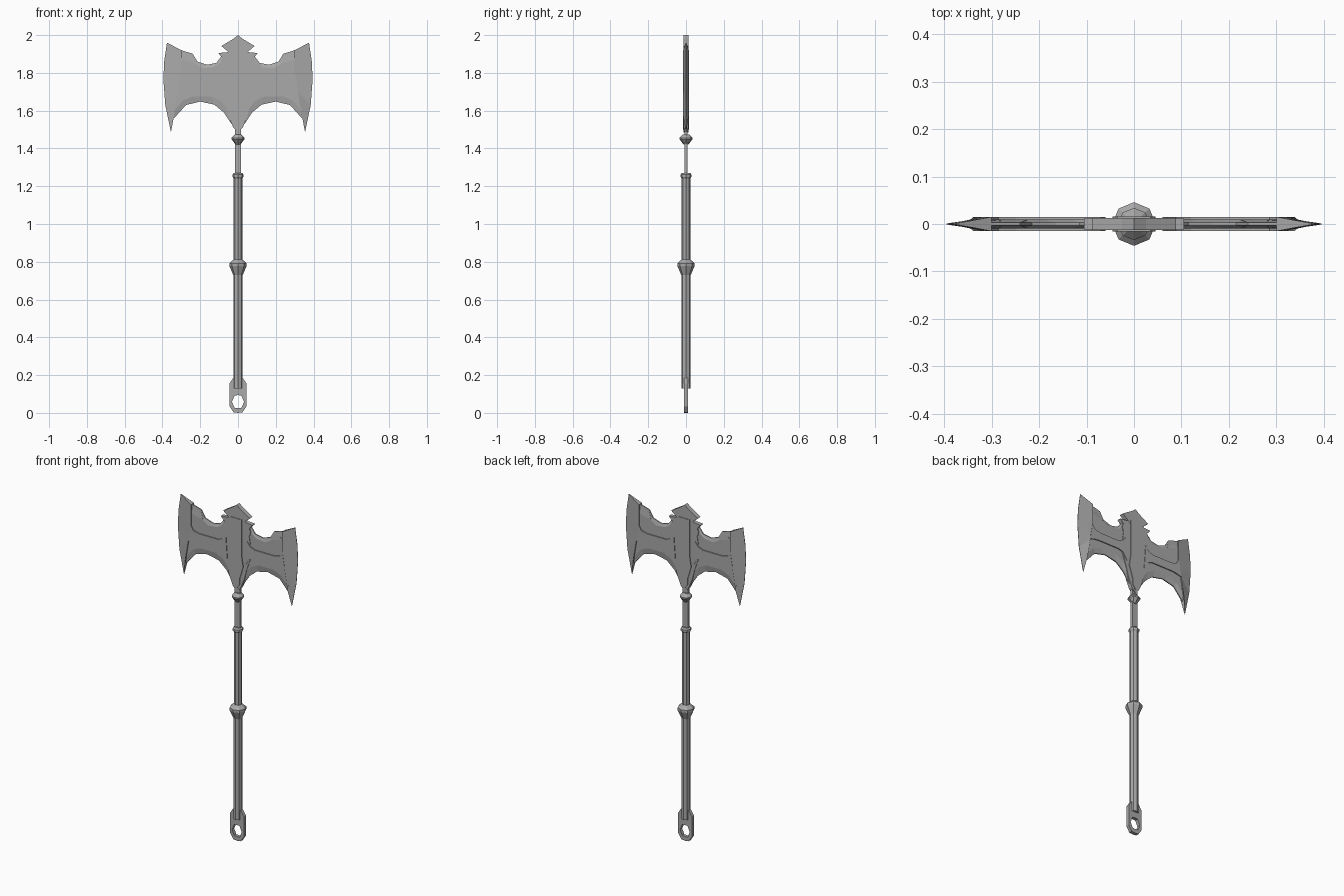
import bpy, bmesh
from math import pi, cos, sin

cube = bpy.data.objects.get("Cube")
if cube:
    bpy.data.objects.remove(cube)

steel = bpy.data.materials.new("grey steel")
steel.use_nodes = True
steel.diffuse_color = (0.4, 0.4, 0.4, 1)
steel.node_tree.nodes["Principled BSDF"].inputs["Base Color"].default_value = (0.4, 0.4, 0.4, 1)


def finish(name, bm):
    bmesh.ops.recalc_face_normals(bm, faces=bm.faces)
    mesh = bpy.data.meshes.new(name)
    bm.to_mesh(mesh)
    bm.free()
    mesh.materials.append(steel)
    obj = bpy.data.objects.new(name, mesh)
    bpy.context.collection.objects.link(obj)
    return obj


def mirror_x(obj):
    obj.modifiers.new("Mirror", 'MIRROR').use_mirror_merge = False


def loft(name, rows):
    """Solid between rows of (x, z) points, each row with its own half depth."""
    bm = bmesh.new()
    sides = [[[bm.verts.new((x, s * d, z)) for x, z in pts] for pts, d in rows]
             for s in (-1, 1)]
    for g in sides:
        for a, b in zip(g, g[1:]):
            for i in range(len(a) - 1):
                bm.faces.new((a[i], a[i + 1], b[i + 1], b[i]))
    rims = [g[0] + [r[-1] for r in g[1:-1]] + g[-1][::-1] + [r[0] for r in g[-2:0:-1]]
            for g in sides]
    f, k = rims
    for i in range(len(f)):
        bm.faces.new((f[i - 1], f[i], k[i], k[i - 1]))
    mirror_x(finish(name, bm))


def plate(name, half, depth):
    """Symmetric flat plate from its right-hand outline."""
    outline = half + [(-x, z) for x, z in reversed(half) if x > 0]
    bm = bmesh.new()
    face = bm.faces.new([bm.verts.new((x, -depth, z)) for x, z in outline])
    out = bmesh.ops.extrude_face_region(bm, geom=[face])
    moved = [v for v in out["geom"] if isinstance(v, bmesh.types.BMVert)]
    bmesh.ops.translate(bm, verts=moved, vec=(0, 2 * depth, 0))
    return finish(name, bm)


def lathe(name, profile, flat=1.0, n=8):
    """Faceted turned part from (radius, z) points."""
    bm = bmesh.new()
    rings = [[bm.verts.new((r * cos(2 * pi * i / n), flat * r * sin(2 * pi * i / n), z))
              for i in range(n)] for r, z in profile]
    for a, b in zip(rings, rings[1:]):
        for i in range(n):
            bm.faces.new((a[i - 1], a[i], b[i], b[i - 1]))
    bm.faces.new(rings[0])
    bm.faces.new(rings[-1])
    return finish(name, bm)


# Sharpened outer wings
loft("blade_edge", [
    ([(.30, 1.92), (.30, 1.80), (.30, 1.74), (.317, 1.70), (.338, 1.575)], .015),
    ([(.376, 1.96), (.391, 1.86), (.395, 1.765), (.385, 1.63), (.355, 1.486)], .001)])

# Raised arm joining the wings to the centre
loft("blade_arm", [
    ([(.07, 1.80), (.09, 1.775), (.12, 1.762), (.25, 1.762), (.285, 1.772), (.302, 1.80)], .015),
    ([(.06, 1.66), (.09, 1.705), (.12, 1.713), (.25, 1.713), (.285, 1.71), (.318, 1.70)], .015)])

# Recessed panels with bevelled rims
loft("upper_panel", [
    ([(.07, 1.80), (.09, 1.775), (.12, 1.762), (.25, 1.762), (.285, 1.772), (.302, 1.79)], .009),
    ([(.07, 1.87), (.10, 1.85), (.13, 1.83), (.19, 1.825), (.23, 1.85), (.302, 1.87)], .009),
    ([(.075, 1.905), (.09, 1.885), (.115, 1.853), (.165, 1.843), (.215, 1.86), (.238, 1.902),
      ][:5] + [(.24, 1.902)], .003)])
loft("upper_horn", [
    ([(.225, 1.85), (.302, 1.86)], .009),
    ([(.24, 1.902), (.302, 1.92)], .003)])
loft("lower_panel", [
    ([(.06, 1.65), (.09, 1.705), (.12, 1.713), (.25, 1.713), (.29, 1.71), (.32, 1.70)], .009),
    ([(.05, 1.60), (.09, 1.65), (.14, 1.675), (.24, 1.675), (.29, 1.655), (.338, 1.60)], .009),
    ([(.035, 1.53), (.075, 1.59), (.125, 1.632), (.20, 1.648), (.275, 1.63), (.338, 1.56)], .003)])

# Central body, raised spine and crown
plate("head_body", [(0, 1.485), (.025, 1.51), (.05, 1.57), (.065, 1.63), (.09, 1.70), (.09, 1.78),
                    (.082, 1.83), (.092, 1.86), (.082, 1.88), (.105, 1.905), (.05, 1.91)], .012)
plate("spine", [(0, 1.50), (.02, 1.53), (.022, 1.57), (.045, 1.64), (.035, 1.70), (.035, 1.92)], .016)
plate("crown", [(0, 1.90), (.04, 1.90), (.05, 1.91), (.088, 1.942), (.05, 1.965), (.025, 1.98),
                (0, 2.0)], .013)

# Shaft and its rings
plate("neck", [(0, 1.24), (.017, 1.24), (.017, 1.51), (0, 1.51)], .007)
lathe("neck_collar", [(.012, 1.42), (.034, 1.448), (.034, 1.456), (.016, 1.475)])
lathe("upper_ring", [(.022, 1.24), (.029, 1.25), (.029, 1.262), (.022, 1.27)])
lathe("upper_shaft", [(.023, .78), (.023, 1.25)])
lathe("middle_ring", [(.025, .73), (.046, .778), (.046, .792), (.023, .812)])
lathe("lower_shaft", [(.025, .13), (.025, .75)])

# Pommel loop with a six-sided hole
pommel = plate("pommel", [(0, 0), (.024, .003), (.045, .035), (.045, .155), (.025, .185),
                          (0, .185)], .010)
hole = plate("hole_cutter", [(0, .025), (.018, .027), (.032, .058), (.018, .092), (0, .094)], .05)
hole.hide_render = True
hole.hide_viewport = True
cut = pommel.modifiers.new("Hole", 'BOOLEAN')
cut.operation = 'DIFFERENCE'
cut.object = hole
